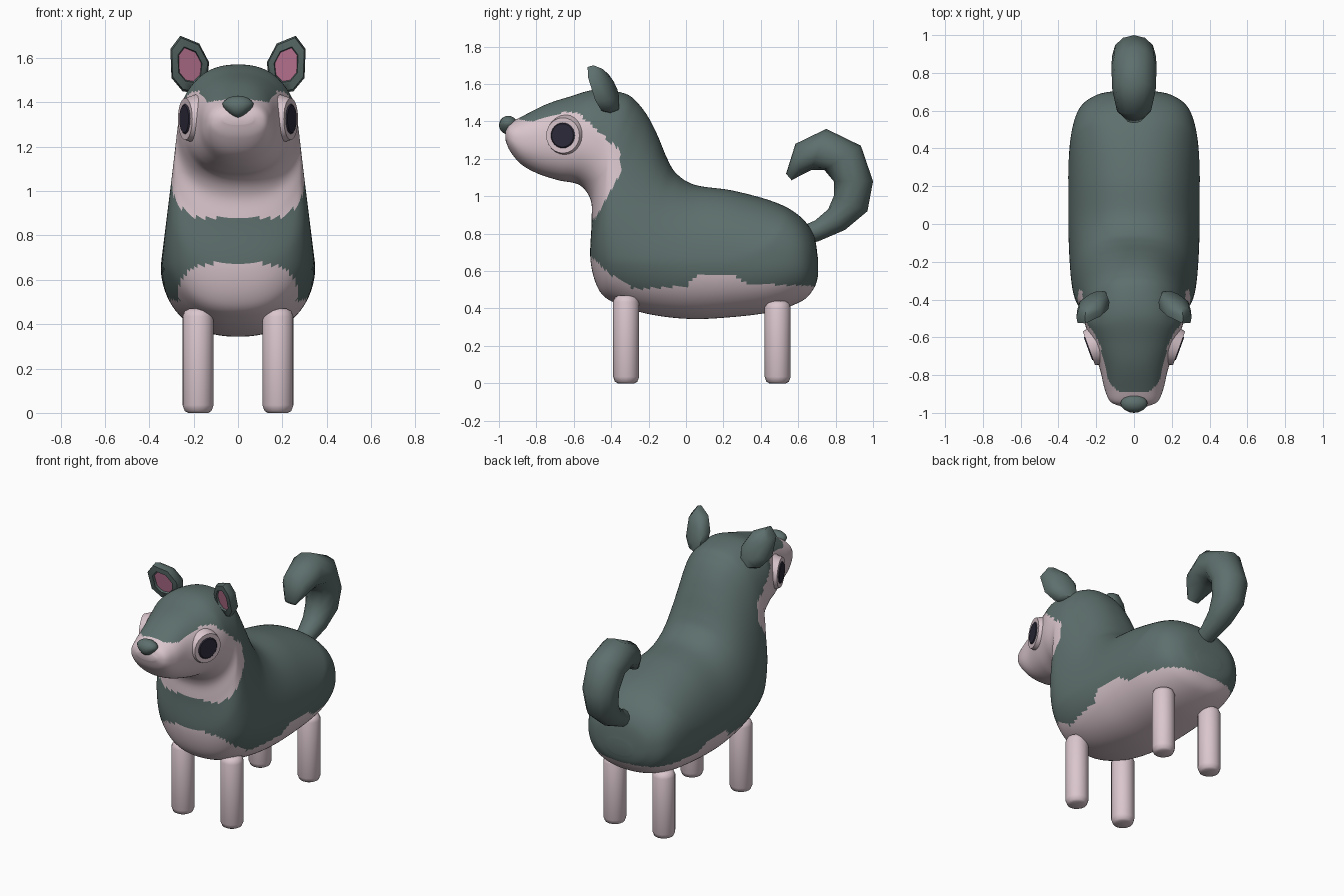
import bpy, bmesh, math
from mathutils import Vector, Matrix

cube = bpy.data.objects.get("Cube")
if cube:
    bpy.data.objects.remove(cube)


def material(name, rgb):
    m = bpy.data.materials.new(name)
    m.use_nodes = True
    m.diffuse_color = (*rgb, 1)
    m.node_tree.nodes["Principled BSDF"].inputs["Base Color"].default_value = (*rgb, 1)
    return m


FUR = material("slate fur", (.11, .16, .152))
PALE = material("pale fur", (.70, .565, .61))
PINK = material("ear pink", (.62, .22, .36))
BLACK = material("eye black", (.026, .023, .042))


def finish(name, bm, mats, angle=60):
    bmesh.ops.recalc_face_normals(bm, faces=bm.faces)
    me = bpy.data.meshes.new(name)
    bm.to_mesh(me)
    bm.free()
    for m in mats:
        me.materials.append(m)
    ob = bpy.data.objects.new(name, me)
    bpy.context.collection.objects.link(ob)
    bpy.ops.object.select_all(action='DESELECT')
    ob.select_set(True)
    bpy.context.view_layer.objects.active = ob
    bpy.ops.object.shade_smooth_by_angle(angle=math.radians(angle))
    return ob


def interp(points, t):
    """Piecewise linear lookup."""
    if t <= points[0][0]:
        return points[0][1]
    for (a, va), (b, vb) in zip(points, points[1:]):
        if t <= b:
            return va + (vb - va) * (t - a) / (b - a)
    return points[-1][1]


def smooth_rows(rows, steps):
    """Catmull-Rom subdivision of the section list."""
    out = []
    for i in range(len(rows) - 1):
        p0, p1 = rows[max(i - 1, 0)], rows[i]
        p2, p3 = rows[i + 1], rows[min(i + 2, len(rows) - 1)]
        for k in range(steps):
            t = k / steps
            out.append([b + .5 * t * (c - a + t * (2 * a - 5 * b + 4 * c - d
                        + t * (3 * (b - c) + d - a)))
                        for a, b, c, d in zip(p0, p1, p2, p3)])
    return out + [rows[-1]]


def skin(bm, rings):
    """Bridge rings of points and cap both ends."""
    vs = [[bm.verts.new(p) for p in r] for r in rings]
    n = len(vs[0])
    for a, b in zip(vs, vs[1:]):
        for i in range(n):
            j = (i + 1) % n
            bm.faces.new((a[i], a[j], b[j], b[i]))
    return bm.faces.new(vs[0]), bm.faces.new(vs[-1])


def loft(rows, sides, power, cap=lambda z: 9):
    """Sections given as top y, top z, bottom y, bottom z, half width."""
    bm = bmesh.new()
    rings = []
    for ty, tz, by, bz, w in rows:
        ring = []
        for i in range(sides):
            a = 2 * math.pi * i / sides
            c, s = math.cos(a), math.sin(a)
            t = math.copysign(abs(c) ** (2 / power), c)
            u = math.copysign(abs(s) ** (2 / power), s)
            z = (tz + bz) / 2 + (tz - bz) / 2 * t
            ring.append((u * min(w, cap(z)), (ty + by) / 2 + (ty - by) / 2 * t, z))
        rings.append(ring)
    skin(bm, rings)
    return bm


# Body, neck and head as one continuous form
sections = [
    (.705, .67, .705, .57, .09), (.68, .80, .685, .51, .2), (.60, .90, .62, .44, .29),
    (.47, .97, .45, .38, .335), (.25, 1.03, .2, .35, .35), (.05, 1.06, 0, .345, .35),
    (-.05, 1.12, -.2, .37, .35), (-.10, 1.20, -.36, .42, .35), (-.15, 1.32, -.46, .49, .35),
    (-.20, 1.42, -.51, .65, .34), (-.26, 1.50, -.505, .86, .30), (-.33, 1.55, -.51, .98, .275),
    (-.48, 1.57, -.57, 1.06, .26), (-.63, 1.53, -.68, 1.085, .22), (-.75, 1.49, -.79, 1.12, .18),
    (-.87, 1.43, -.88, 1.17, .155), (-.94, 1.39, -.94, 1.24, .125), (-.965, 1.35, -.965, 1.30, .07)]
WIDTH = [(.65, .35), (1.05, .30), (1.35, .265), (1.5, .25)]
body = loft(smooth_rows(sections, 9), 112, 2.3, lambda z: interp(WIDTH, z))

# Pale belly and pale face markings
BELLY = [(-.51, .68), (-.4, .58), (-.28, .505), (0, .52), (.07, .58), (.24, .58), (.33, .53), (.7, .52)]
CHEEK = [(.88, -.485), (1, -.42), (1.14, -.34), (1.25, -.36), (1.44, -.57)]
BROW = [(-.91, 1.46), (-.89, 1.41), (-.82, 1.40), (-.65, 1.45), (-.57, 1.445)]
for f in body.faces:
    p = f.calc_center_median()
    face = p.z > .88 and p.y < interp(CHEEK, p.z) and p.z < interp(BROW, p.y)
    f.material_index = int(face or p.z < interp(BELLY, p.y))
finish("body", body, [FUR, PALE])

# Curled tail
tail = [(.62, .84, .64, .74, .05), (.69, .87, .71, .76, .06), (.76, .93, .85, .82, .08),
        (.79, 1, .97, .92, .10), (.79, 1.08, 1, 1.08, .115), (.74, 1.14, .935, 1.27, .12),
        (.67, 1.14, .75, 1.36, .115), (.61, 1.11, .585, 1.28, .09), (.565, 1.085, .535, 1.12, .04)]
finish("tail", loft(tail, 12, 2), [FUR])

# Nose, narrowing downward
nose = bmesh.new()
bmesh.ops.create_uvsphere(nose, u_segments=16, v_segments=10, radius=1)
for v in nose.verts:
    k = .62 + .38 * min(1, v.co.z + .7)
    v.co = Vector((v.co.x * .075 * k, -.95 + v.co.y * .05, 1.38 + v.co.z * .05))
finish("nose", nose, [FUR])

EAR = [(.26, 1.70), (.175, 1.665), (.13, 1.58), (.14, 1.49), (.19, 1.44), (.25, 1.45),
       (.30, 1.51), (.305, 1.64)]
EAR_RINGS = [(.45, .06), (.85, .04), (1, 0), (.93, -.035), (.62, -.04), (.58, -.025)]
for side, label in ((1, "left"), (-1, "right")):
    # Ear with recessed pink inside
    ear = bmesh.new()
    rings = []
    for scale, depth in EAR_RINGS:
        ring = []
        for ex, ez in EAR:
            x, z = .215 + (ex - .215) * scale, 1.57 + (ez - 1.57) * scale
            y = -.44 + depth - .3 * (z - 1.57) - .35 * (x - .215)
            ring.append((side * x, y, z))
        rings.append(ring)
    inner = skin(ear, rings)[1]
    inner.material_index = 1
    finish(label + "_ear", ear, [FUR, PINK], 50)

    # Eye disc and pupil, facing outward and slightly forward
    turn = Matrix.Rotation(side * math.radians(-20), 4, 'Z') @ Matrix.Rotation(side * math.pi / 2, 4, 'Y')
    for part, r, h, out, mat in (("eye", .11, .05, 0, PALE), ("pupil", .072, .009, .026, BLACK)):
        bm = bmesh.new()
        bmesh.ops.create_cone(bm, cap_ends=True, segments=24, radius1=r, radius2=r * .86, depth=h)
        place = Matrix.Translation((side * .215, -.65, 1.325)) @ turn @ Matrix.Translation((0, 0, out))
        bmesh.ops.transform(bm, matrix=place, verts=bm.verts)
        finish(f"{label}_{part}", bm, [mat], 40)

    # Legs with rounded ends
    for place, y, top in (("front", -.32, .47), ("back", .49, .44)):
        leg = bmesh.new()
        skin(leg, [[(side * .18 + r * math.cos(a * math.pi / 8), y + r * math.sin(a * math.pi / 8), z)
                    for a in range(16)]
                   for r, z in ((.045, 0), (.06, .008), (.07, .035), (.07, top - .035),
                                (.06, top - .01), (.04, top))])
        finish(f"{label}_{place}_leg", leg, [PALE])
